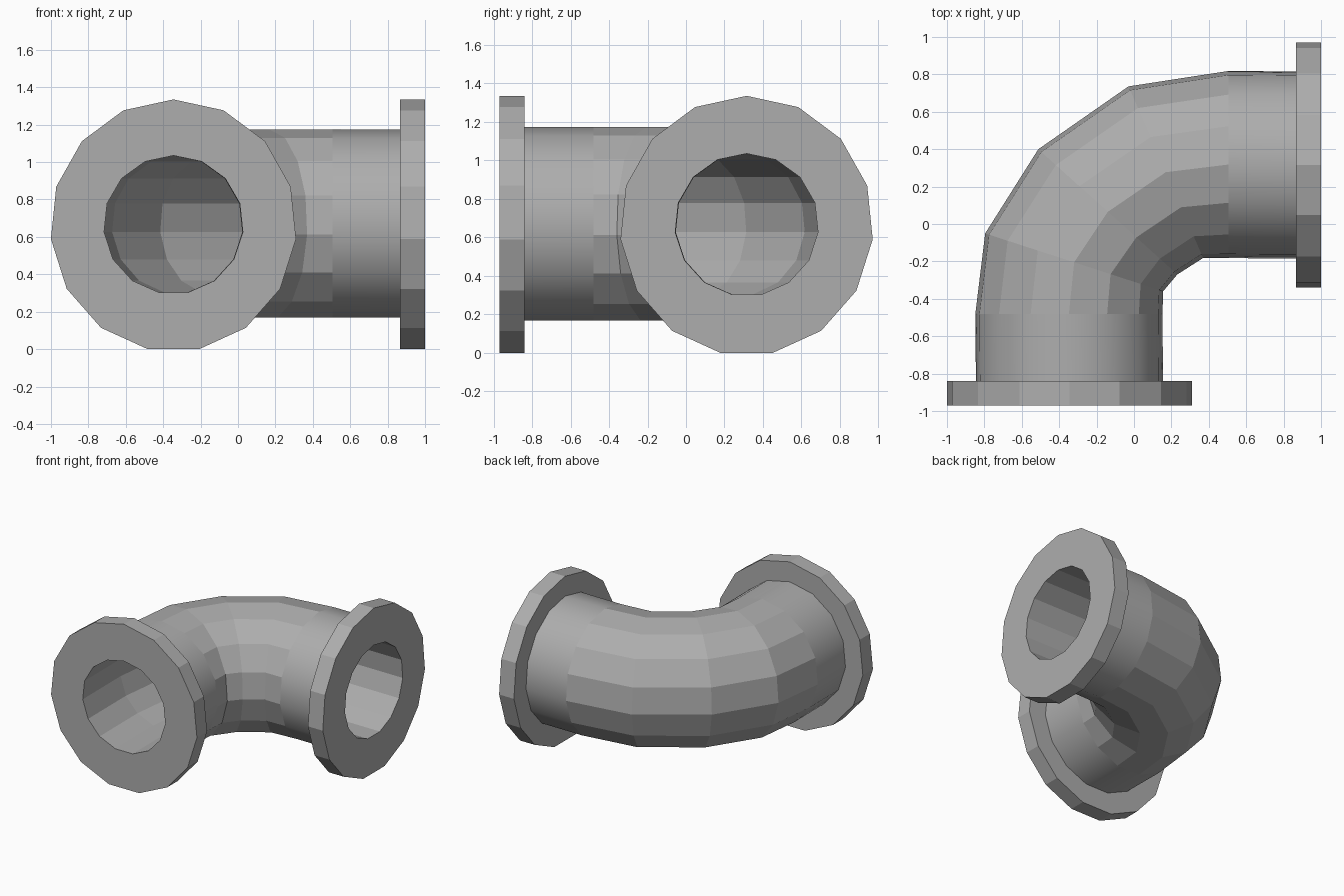
import bpy, bmesh, math
from mathutils import Vector

cube = bpy.data.objects.get("Cube")
if cube:
    bpy.data.objects.remove(cube)

SIDES = 15
TUBE = (0.503, 0.508, 0.665)    # half width, half height, centre height
BORE = (0.373, 0.37, 0.665)
RIM = (0.659, 0.675, 0.66)

grey = bpy.data.materials.new("cast grey")
grey.use_nodes = True
grey.diffuse_color = (0.42, 0.42, 0.42, 1)
grey.node_tree.nodes["Principled BSDF"].inputs["Base Color"].default_value = (0.42, 0.42, 0.42, 1)


def station(x, y, degrees):
    """A place on the pipe's centre line and its turn from the front."""
    return x, y, math.radians(degrees)


def ring(place, size):
    x, y, turn = place
    width, height, z = size
    side = Vector((-math.cos(turn), math.sin(turn), 0))
    centre = Vector((x, y, z))
    points = []
    for i in range(SIDES):
        a = math.tau * i / SIDES
        points.append(centre + side * width * math.sin(a) + Vector((0, 0, height * math.cos(a))))
    return points


def loft(name, sections, smooth=False):
    """Skin a row of rings with quads."""
    bm = bmesh.new()
    rows = [[bm.verts.new(p) for p in ring(*s)] for s in sections]
    for a, b in zip(rows, rows[1:]):
        for i in range(SIDES):
            j = (i + 1) % SIDES
            bm.faces.new((a[i], b[i], b[j], a[j])).smooth = smooth
    mesh = bpy.data.meshes.new(name)
    bm.to_mesh(mesh)
    bm.free()
    mesh.materials.append(grey)
    obj = bpy.data.objects.new(name, mesh)
    bpy.context.collection.objects.link(obj)
    return obj


# Centre line from the front opening round to the side opening
front = station(-0.345, -0.97, 0)
front_back = station(-0.345, -0.84, 0)
side_back = station(0.867, 0.315, 90)
side = station(1.0, 0.315, 90)
curve = [station(-0.348, -0.48, 0), station(-0.32, -0.205, 18), station(-0.14, 0.065, 42),
         station(0.17, 0.277, 66.5), station(0.505, 0.318, 90)]

# Faceted bend and smooth straight necks
loft("bend", [(p, TUBE) for p in curve])
loft("front_neck", [(front_back, TUBE), (curve[0], TUBE)], smooth=True)
loft("side_neck", [(curve[-1], TUBE), (side_back, TUBE)], smooth=True)

# Flanges at both openings
loft("front_flange", [(front, BORE), (front, RIM), (front_back, RIM), (front_back, TUBE)])
loft("side_flange", [(side_back, TUBE), (side_back, RIM), (side, RIM), (side, BORE)])

# Hollow inside, facing inward
loft("bore", [(p, BORE) for p in reversed([front] + curve + [side])])
